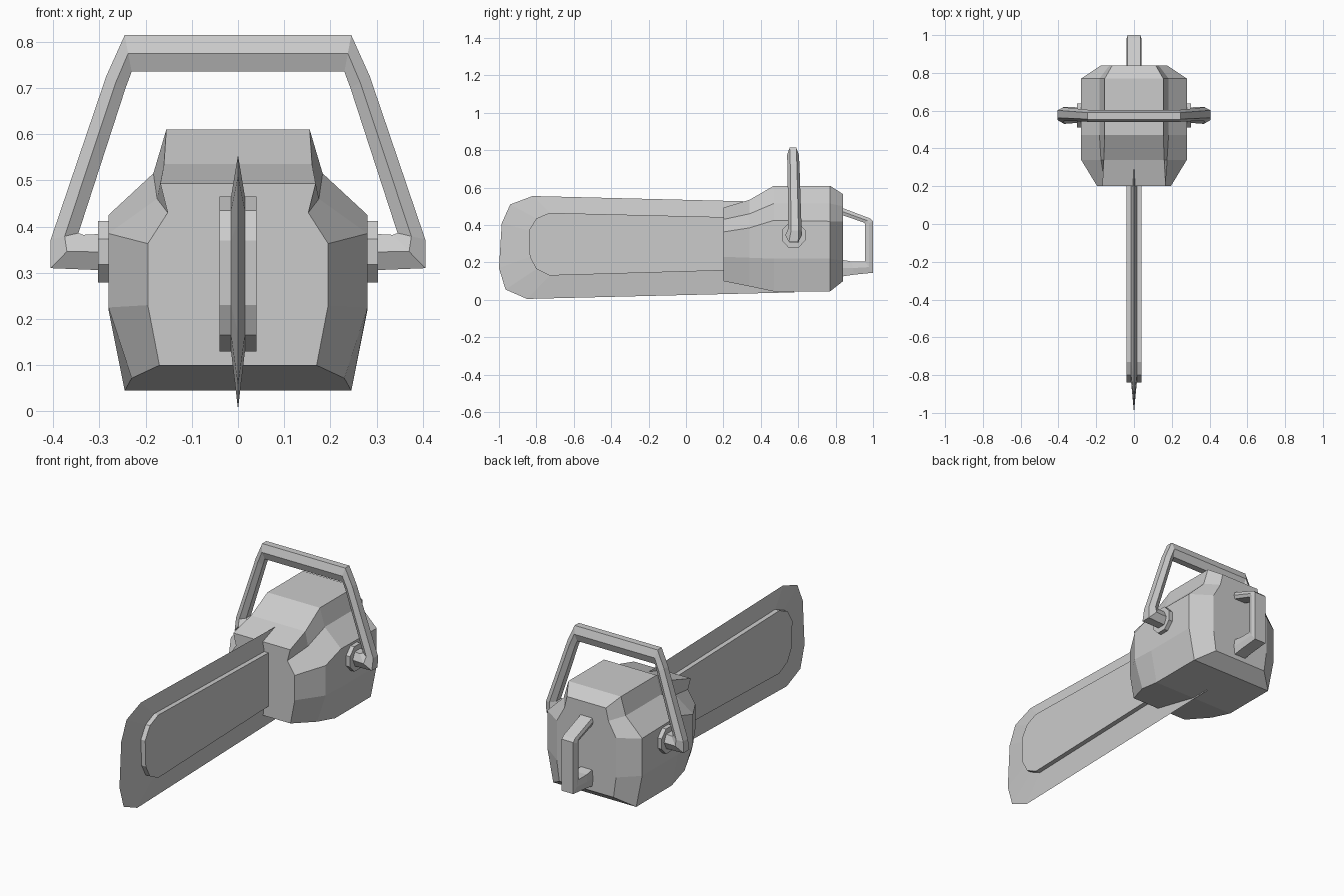
import bpy
import bmesh
from math import cos, sin, tau

default_cube = bpy.data.objects.get("Cube")
if default_cube:
    bpy.data.objects.remove(default_cube, do_unlink=True)

# One plain grey for the whole tool
grey = bpy.data.materials.new("plain_grey")
grey.use_nodes = True
colour = (0.6, 0.6, 0.6, 1)
grey.diffuse_color = colour
grey.node_tree.nodes["Principled BSDF"].inputs["Base Color"].default_value = colour


def loft(name, rings):
    """Skin a closed, capped, flat shaded mesh over rings of equal length."""
    bm = bmesh.new()
    loops = [[bm.verts.new(point) for point in ring] for ring in rings]
    count = len(loops[0])
    for first, second in zip(loops, loops[1:]):
        for i in range(count):
            j = (i + 1) % count
            bm.faces.new((first[i], first[j], second[j], second[i]))
    bm.faces.new(loops[0])
    bm.faces.new(loops[-1])
    bmesh.ops.recalc_face_normals(bm, faces=bm.faces)
    mesh = bpy.data.meshes.new(name)
    bm.to_mesh(mesh)
    bm.free()
    mesh.materials.append(grey)
    obj = bpy.data.objects.new(name, mesh)
    bpy.context.collection.objects.link(obj)
    return obj


def tube_section(outer, inner, depth, chamfer):
    """Six-sided section between an outer and an inner point: (u, v, side)."""
    middle = [(a + b) / 2 for a, b in zip(outer, inner)]
    edge = depth * chamfer
    return [(*outer, -edge), (*outer, edge), (*middle, depth),
            (*inner, edge), (*inner, -edge), (*middle, -depth)]


# Motor housing: mirrored half sections (x, z) along y, top to bottom
sections = [
    (0.20, [(.168, .493), (.152, .43), (.195, .363), (.195, .23), (.17, .10)]),
    (0.34, [(.16, .535), (.175, .46), (.28, .385), (.28, .225), (.23, .072)]),
    (0.47, [(.155, .61), (.183, .515), (.28, .425), (.28, .22), (.245, .045)]),
    (0.77, [(.155, .61), (.183, .515), (.28, .42), (.28, .22), (.245, .045)]),
    (0.84, [(.115, .565), (.13, .50), (.175, .42), (.175, .21), (.16, .10)]),
]
loft("motor_housing", [
    [(x, y, z) for x, z in half] + [(-x, y, z) for x, z in reversed(half)]
    for y, half in sections])

# Guide bar: extruded outline (y, z)
bar = [(.3, .44), (-.73, .465), (-.80, .435), (-.84, .37),
       (-.835, .23), (-.80, .165), (-.73, .13), (.3, .16)]
loft("guide_bar", [[(x, y, z) for y, z in bar] for x in (-.04, .04)])

# Cutting chain: thin wedge with a sharp rim around the bar
rim = [(.31, .527), (-.82, .555), (-.94, .51), (-.985, .41),
       (-1, .17), (-.965, .055), (-.85, .005), (.58, .04)]
core = [(x, y, z) for x, (y, z) in ((.015, p) for p in bar)]
loft("cutting_chain", [
    [(-x, y, z) for x, y, z in core],
    [(0, y, z) for y, z in rim],
    core])

# Front arch handle: half path of (outer, inner, depth, y) in the xz plane
arch = [
    ((.28, .305), (.28, .385), .04, .577),
    ((.405, .31), (.335, .382), .045, .575),
    ((.405, .372), (.345, .386), .036, .582),
    ((.285, .725), (.243, .70), .032, .575),
    ((.245, .814), (.23, .735), .032, .572),
]
half_rings = [[(x, y + side, z) for x, z, side in
               tube_section(outer, inner, depth, .55)]
              for outer, inner, depth, y in arch]
mirrored = [[(-x, y, z) for x, y, z in ring] for ring in half_rings]
loft("front_handle", half_rings + mirrored[::-1])

# Round mounts where the arch meets the housing
for name, direction in (("left_mount", 1), ("right_mount", -1)):
    loft(name, [
        [(direction * x, .575 + .068 * cos(tau * (i + .5) / 8),
          .345 + .072 * sin(tau * (i + .5) / 8)) for i in range(8)]
        for x in (.25, .303)])

# Rear grip: path of (outer, inner) in the yz plane
grip = [
    ((.80, .505), (.80, .465)),
    ((.985, .435), (.955, .412)),
    ((1, .42), (.957, .40)),
    ((1, .145), (.957, .205)),
    ((.90, .135), (.885, .205)),
    ((.80, .12), (.80, .22)),
]
loft("rear_grip", [
    [(side, y, z) for y, z, side in tube_section(outer, inner, .04, .85)]
    for outer, inner in grip])
